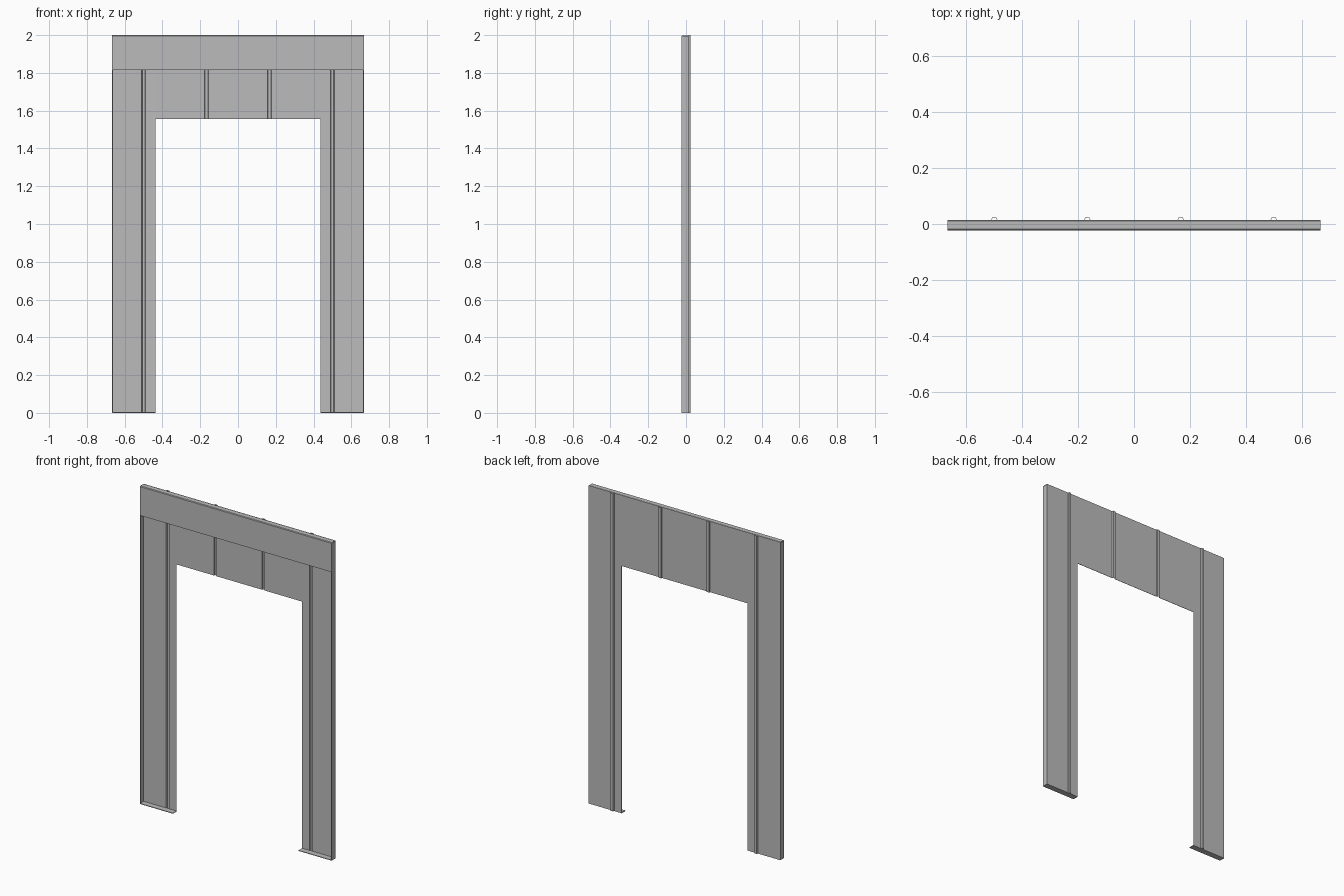
import bpy, bmesh

cube = bpy.data.objects.get("Cube")
if cube:
    bpy.data.objects.remove(cube)

# Overall sizes
HALF, TOP = 0.667, 2.0
DOOR, LINTEL, BAND = 0.437, 1.555, 1.815
FRONT, SHEET, RIB = -0.0225, 0.0145, 0.0225
T = 0.002

steel = bpy.data.materials.new("light grey steel")
steel.use_nodes = True
steel.diffuse_color = (0.5, 0.5, 0.5, 1)
steel.node_tree.nodes["Principled BSDF"].inputs["Base Color"].default_value = (0.5, 0.5, 0.5, 1)


def finish(name, bm):
    bmesh.ops.recalc_face_normals(bm, faces=bm.faces)
    mesh = bpy.data.meshes.new(name)
    bm.to_mesh(mesh)
    bm.free()
    mesh.materials.append(steel)
    obj = bpy.data.objects.new(name, mesh)
    bpy.context.collection.objects.link(obj)
    return obj


def box(name, x, y, z):
    bm = bmesh.new()
    bmesh.ops.create_cube(bm, size=1)
    for v in bm.verts:
        v.co = [lo + (c + 0.5) * (hi - lo) for c, (lo, hi) in zip(v.co, (x, y, z))]
    return finish(name, bm)


def strip(bm, rows, keep=lambda i, j: True):
    """Skin neighbouring rows of points with quads."""
    grid = [[bm.verts.new(p) for p in row] for row in rows]
    for j in range(len(grid) - 1):
        for i in range(len(grid[0]) - 1):
            if keep(i, j):
                a, b = grid[j], grid[j + 1]
                bm.faces.new((a[i], a[i + 1], b[i + 1], b[i]))
    bmesh.ops.delete(bm, geom=[v for v in bm.verts if not v.link_faces], context='VERTS')


def thicken(obj, offset):
    mod = obj.modifiers.new("thickness", 'SOLIDIFY')
    mod.thickness = T
    mod.offset = offset


# Ribbed wall sheet with the doorway left open
path = [(-HALF, SHEET), (-DOOR, SHEET), (DOOR, SHEET), (HALF, SHEET)]
for rib in (-0.5, -0.167, 0.167, 0.5):
    path += [(rib - 0.011, SHEET), (rib - 0.008, RIB), (rib + 0.008, RIB), (rib + 0.011, SHEET)]
path.sort()
bm = bmesh.new()
strip(bm, [[(x, y, z) for x, y in path] for z in (0, LINTEL, TOP)],
      lambda i, j: j == 1 or abs(path[i][0] + path[i + 1][0]) / 2 > DOOR)
sheet = finish("ribbed_wall_sheet", bm)
# Keep the outer face of the sheet where it is and grow towards the front
for f in sheet.data.polygons:
    if abs(f.normal.y) > 0.9:
        thicken(sheet, -1 if f.normal.y > 0 else 1)
        break

# Top flashing folded over the upper edge
bend = 0.004
fold = [(SHEET, TOP - bend), (SHEET - bend, TOP), (FRONT + bend, TOP),
        (FRONT, TOP - bend), (FRONT, BAND)]
bm = bmesh.new()
strip(bm, [[(x, y, z) for y, z in fold] for x in (-HALF, HALF)])
flashing = finish("top_flashing", bm)
thicken(flashing, -1 if flashing.data.polygons[1].normal.z > 0 else 1)

# Side flanges and the sills under both legs
for side, s in (("right", -1), ("left", 1)):
    box(side + "_edge_flange", sorted((s * HALF, s * (HALF - T))), (FRONT, SHEET), (0, TOP - bend))
    box(side + "_edge_lip", sorted((s * HALF, s * (HALF - 0.005))), (FRONT, FRONT + T), (0, BAND))
    box(side + "_sill", sorted((s * HALF, s * DOOR)), (FRONT, SHEET), (0, 0.004))
